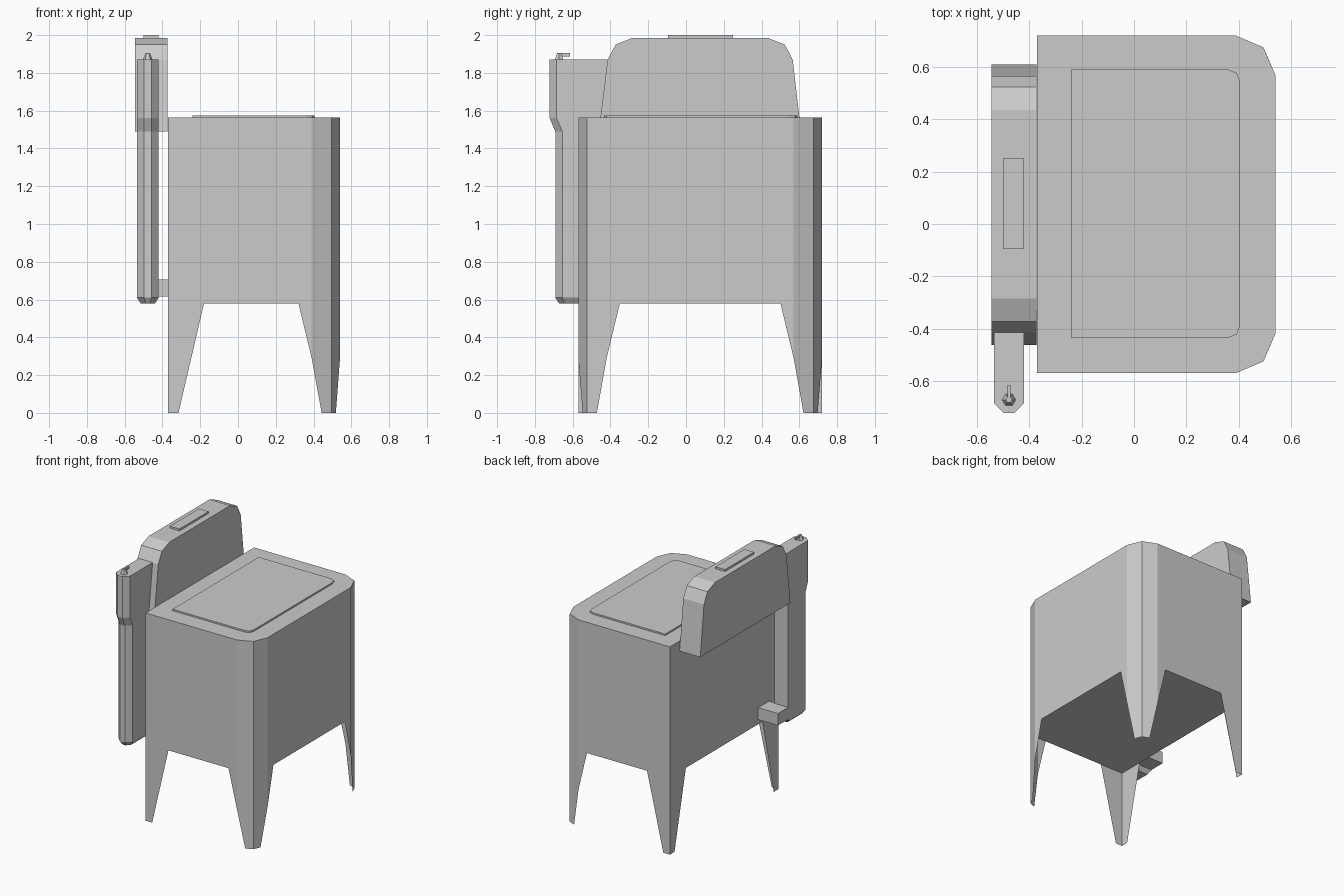
import bpy
import bmesh
from math import pi
from mathutils import Matrix, Vector

cube = bpy.data.objects.get("Cube")
if cube:
    bpy.data.objects.remove(cube)

grey = bpy.data.materials.new("light grey")
grey.use_nodes = True
grey.diffuse_color = (0.6, 0.6, 0.6, 1)
grey.node_tree.nodes["Principled BSDF"].inputs["Base Color"].default_value = (0.6, 0.6, 0.6, 1)


def finish(name, bm, closed=True):
    bmesh.ops.remove_doubles(bm, verts=bm.verts, dist=0.0001)
    if closed:
        bmesh.ops.recalc_face_normals(bm, faces=bm.faces)
    mesh = bpy.data.meshes.new(name)
    bm.to_mesh(mesh)
    bm.free()
    mesh.materials.append(grey)
    obj = bpy.data.objects.new(name, mesh)
    bpy.context.collection.objects.link(obj)
    return obj


def loft(name, rings):
    """Closed skin through rings of equal length, capped at both ends."""
    bm = bmesh.new()
    loops = [[bm.verts.new(p) for p in ring] for ring in rings]
    n = len(loops[0])
    for a, b in zip(loops, loops[1:]):
        for i in range(n):
            j = (i + 1) % n
            bm.faces.new((a[i], a[j], b[j], b[i]))
    bm.faces.new(loops[0])
    bm.faces.new(loops[-1])
    return finish(name, bm)


def prism_z(name, outline, z0, z1):
    return loft(name, [[(x, y, z) for x, y in outline] for z in (z0, z1)])


def box(name, x0, x1, y0, y1, z0, z1):
    return prism_z(name, [(x0, y0), (x1, y0), (x1, y1), (x0, y1)], z0, z1)


def sheet(name, faces, center_y, mirror):
    """Thin open skin, optionally mirrored front to back."""
    bm = bmesh.new()
    for face in faces:
        pts = [Vector(p) for p in face]
        if mirror:
            pts = [Vector((p.x, 2 * center_y - p.y, p.z)) for p in reversed(pts)]
        bm.faces.new([bm.verts.new(p) for p in pts])
    return finish(name, bm, closed=False)


# Body dimensions
L, R, F, B = -0.37, 0.54, -0.57, 0.72
BOTTOM, TOP = 0.58, 1.563
MID_Y = (F + B) / 2

# Cabinet with two faceted corners
corner = [(0.39, F), (0.495, -0.525), (R, -0.42)]
outline = [(L, F)] + corner + [(x, 2 * MID_Y - y) for x, y in reversed(corner)] + [(L, B)]
prism_z("cabinet", outline, BOTTOM, TOP)

# Tapered skin legs continuing the cabinet walls
(ax, ay), (bx, by), (cx, cy) = corner
KINK = 0.29
faceted_leg = [
    [(ax - 0.07, F, BOTTOM), (ax, F, KINK), (ax, F, BOTTOM)],
    [(ax, ay, BOTTOM), (ax, ay, KINK), (0.443, -0.547, 0), (bx, by, 0), (bx, by, BOTTOM)],
    [(bx, by, BOTTOM), (bx, by, 0), (0.518, -0.472, 0), (cx, cy, KINK), (cx, cy, BOTTOM)],
    [(R, cy, BOTTOM), (R, cy, KINK), (R, cy + 0.07, BOTTOM)],
]
square_leg = [
    [(L, F, BOTTOM), (L, F, 0), (L + 0.055, F, 0), (L + 0.19, F, BOTTOM)],
    [(L, F + 0.19, BOTTOM), (L, F + 0.055, 0), (L, F, 0), (L, F, BOTTOM)],
]
for label, mirror in (("front", False), ("back", True)):
    sheet(label + "_left_leg", faceted_leg, MID_Y, mirror)
    sheet(label + "_right_leg", square_leg, MID_Y, mirror)

# Thin lid plate with rounded outer corners
lid_corner = [(0.36, -0.435), (0.393, -0.422), (0.405, -0.39)]
lid = [(-0.24, -0.435)] + lid_corner
lid += [(x, 0.155 - y) for x, y in reversed(lid)]
prism_z("lid", lid, TOP, TOP + 0.012)

# Tall side housing
profile = [(-0.462, 1.49), (-0.415, 1.87), (-0.372, 1.95), (-0.285, 1.985),
           (0.435, 1.985), (0.523, 1.95), (0.565, 1.87), (0.609, 1.49)]
loft("side_housing", [[(x, y, z) for y, z in profile] for x in (-0.545, -0.373)])
box("housing_grip", -0.5, -0.42, -0.095, 0.25, 1.98, 2.0)


# Upright arm with bevelled front edges and a stepped-out head
def arm_ring(z, front, back, inset=0.0):
    x0, x1, c = -0.535 + inset, -0.42 - inset, 0.037 - inset / 2
    front, back = front + inset, back - inset
    return [(x0, back, z), (x0, front + c, z), (x0 + c, front, z),
            (x1 - c, front, z), (x1, front + c, z), (x1, back, z)]


loft("upright_arm", [
    arm_ring(BOTTOM, -0.692, -0.45, 0.02),
    arm_ring(0.61, -0.692, -0.45),
    arm_ring(1.49, -0.692, -0.45),
    arm_ring(1.56, -0.722, -0.40),
    arm_ring(1.87, -0.722, -0.40),
])

# Bracket joining the arm to the cabinet
box("arm_bracket", -0.535, -0.365, -0.46, -0.33, 0.615, 0.705)

# Small spout on the arm
bm = bmesh.new()
bmesh.ops.create_cone(bm, cap_ends=True, segments=6, radius1=0.026, radius2=0.012, depth=0.035,
                      matrix=Matrix.Translation((-0.478, -0.672, 1.887)) @ Matrix.Rotation(pi / 6, 4, "Z"))
finish("spout_base", bm)
box("spout_lever", -0.484, -0.472, -0.68, -0.615, 1.888, 1.905)
